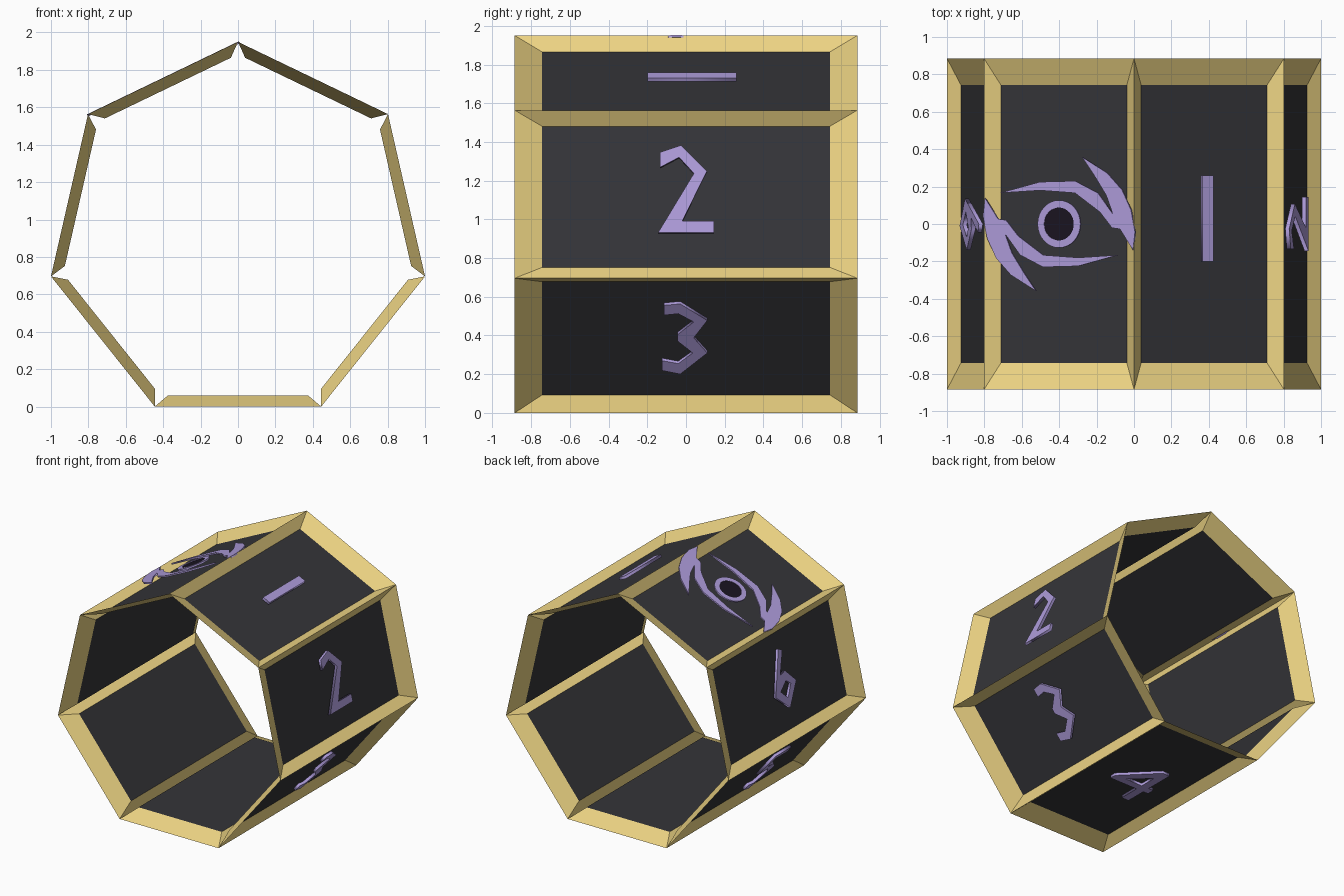
import bpy, math
from mathutils import Matrix, Vector

if "Cube" in bpy.data.objects:
    bpy.data.objects.remove(bpy.data.objects["Cube"])

R = 1.0257                          # circumradius of the seven-sided ring
AP = R * math.cos(math.pi / 7)      # apothem = height of the ring axis
HW = R * math.sin(math.pi / 7)      # half width of a panel
HL, INSET, DEPTH = 0.885, 0.84, 0.06


def material(name, rgb):
    m = bpy.data.materials.new(name)
    m.diffuse_color = (*rgb, 1)
    m.use_nodes = True
    m.node_tree.nodes["Principled BSDF"].inputs["Base Color"].default_value = m.diffuse_color
    return m


GOLD = material("gold", (0.85, 0.66, 0.23))
DARK = material("charcoal", (0.035, 0.035, 0.04))
PURPLE = material("lilac", (0.42, 0.33, 0.70))
BLACK = material("pupil_black", (0.01, 0.007, 0.015))


def add(name, data, mat, matrix):
    ob = bpy.data.objects.new(name, data)
    bpy.context.collection.objects.link(ob)
    data.materials.append(mat)
    ob.matrix_world = matrix
    return ob


def mesh(name, verts, faces, mat, matrix):
    me = bpy.data.meshes.new(name)
    me.from_pydata(verts, [], faces)
    return add(name, me, mat, matrix)


def symbol(name, outlines, mat, matrix, half):
    """Flat extruded shape from closed outlines (inner outlines are holes)."""
    cu = bpy.data.curves.new(name, 'CURVE')
    cu.dimensions, cu.fill_mode, cu.extrude = '2D', 'BOTH', half
    for pts in outlines:
        sp = cu.splines.new('POLY')
        sp.points.add(len(pts) - 1)
        for p, (x, y) in zip(sp.points, pts):
            p.co = (x, y, 0, 1)
        sp.use_cyclic_u = True
    tmp = bpy.data.objects.new(name + "_curve", cu)
    bpy.context.collection.objects.link(tmp)
    bpy.context.view_layer.update()
    dg = bpy.context.evaluated_depsgraph_get()
    me = bpy.data.meshes.new_from_object(tmp.evaluated_get(dg))
    bpy.data.objects.remove(tmp)
    me.materials.clear()
    return add(name, me, mat, matrix)


def circle(r, n=32):
    return [(r * math.cos(2 * math.pi * i / n), r * math.sin(2 * math.pi * i / n)) for i in range(n)]


def panel_matrix(k):
    """Local x = world y, local y = tangent, local z = outward normal."""
    a = math.pi / 2 + math.pi / 7 - k * 2 * math.pi / 7
    c, s = math.cos(a), math.sin(a)
    m = Matrix(((0, -s, c), (1, 0, 0), (0, c, s))).to_4x4()
    m.translation = Vector((AP * c, 0, AP + AP * s))
    return m


# Glyph outlines with their turn on the panel, in order round the ring
ONE = [[(-.032, -.2), (.032, -.2), (.032, .26), (-.032, .26)]]
TWO = [[(-.134, .226), (-.026, .263), (.108, .125), (-.02, -.14), (.144, -.14), (.144, -.2),
        (-.144, -.2), (.041, .114), (-.036, .199), (-.134, .146)]]
THREE = [[(-.113, .255), (-.03, .265), (.11, .155), (.04, .04), (.11, -.06), (-.03, -.2),
          (-.125, -.175), (-.125, -.11), (-.04, -.13), (.035, -.06), (-.045, .02), (-.045, .06),
          (.04, .145), (-.04, .2), (-.113, .19)]]
FOUR = [[(.05, .27), (.115, .27), (.115, .03), (.16, .03), (.16, -.03), (.115, -.03), (.115, -.2),
         (.05, -.2), (.05, -.03), (-.2, -.03), (-.2, .02)],
        [(.05, .17), (.05, .03), (-.1, .03)]]
FIVE = [[(-.1, .26), (.11, .26), (.11, .2), (-.04, .2), (-.05, .09), (.02, .1), (.12, 0), (-.03, -.2),
         (-.12, -.17), (-.12, -.105), (-.03, -.13), (.05, -.03), (0, .04), (-.11, .02)]]
SIX = [[(0, .265), (.045, .24), (-.035, .07), (.03, .085), (.14, -.03), (.01, -.2), (-.135, -.07)],
       [(-.065, -.05), (.02, .01), (.07, -.03), (.005, -.12)]]
GLYPHS = [None, (ONE, -90), (TWO, 0), (THREE, 0), (FOUR, -90), (FIVE, 180), (SIX, 180)]

# Ring of seven pan-shaped panels: sloped gold rim, recessed dark plate
outer = [(-HL, -HW, 0), (HL, -HW, 0), (HL, HW, 0), (-HL, HW, 0)]
inner = [(x * INSET, y * INSET, -DEPTH) for x, y, _ in outer]
rim = [(i, (i + 1) % 4, (i + 1) % 4 + 4, i + 4) for i in range(4)]
for k, glyph in enumerate(GLYPHS):
    m = panel_matrix(k)
    mesh(f"panel_rim_{k}", outer + inner, rim, GOLD, m)
    mesh(f"panel_plate_{k}", inner, [(0, 1, 2, 3)], DARK, m)
    if glyph:
        turn = Matrix.Rotation(math.radians(glyph[1]), 4, 'Z')
        symbol(f"panel_mark_{k}", glyph[0], PURPLE, m @ Matrix.Translation((0, 0, -.024)) @ turn, .011)

# Eye emblem: hooked lid repeated by a half turn, iris ring and pupil
LID = [(-.35, .166), (-.113, .225), (.095, .23), (.23, .166), (.32, .053), (.28, .155), (.208, .262),
       (.137, .358), (.285, .273), (.374, .182), (.427, .075), (.451, -.043), (.439, -.139),
       (.362, -.027), (.315, -.021), (.243, .064), (.095, .166), (-.113, .18)]
eye = panel_matrix(0) @ Matrix.Translation((0, 0, -.005)) @ Matrix.Rotation(-math.pi / 2, 4, 'Z')
symbol("eye_lid_upper", [LID], PURPLE, eye, .006)
symbol("eye_lid_lower", [[(-x, -y) for x, y in LID]], PURPLE, eye, .006)
symbol("eye_iris", [circle(.127), circle(.088)], PURPLE, eye, .006)
symbol("eye_pupil", [circle(.088)], BLACK, eye, .003)
